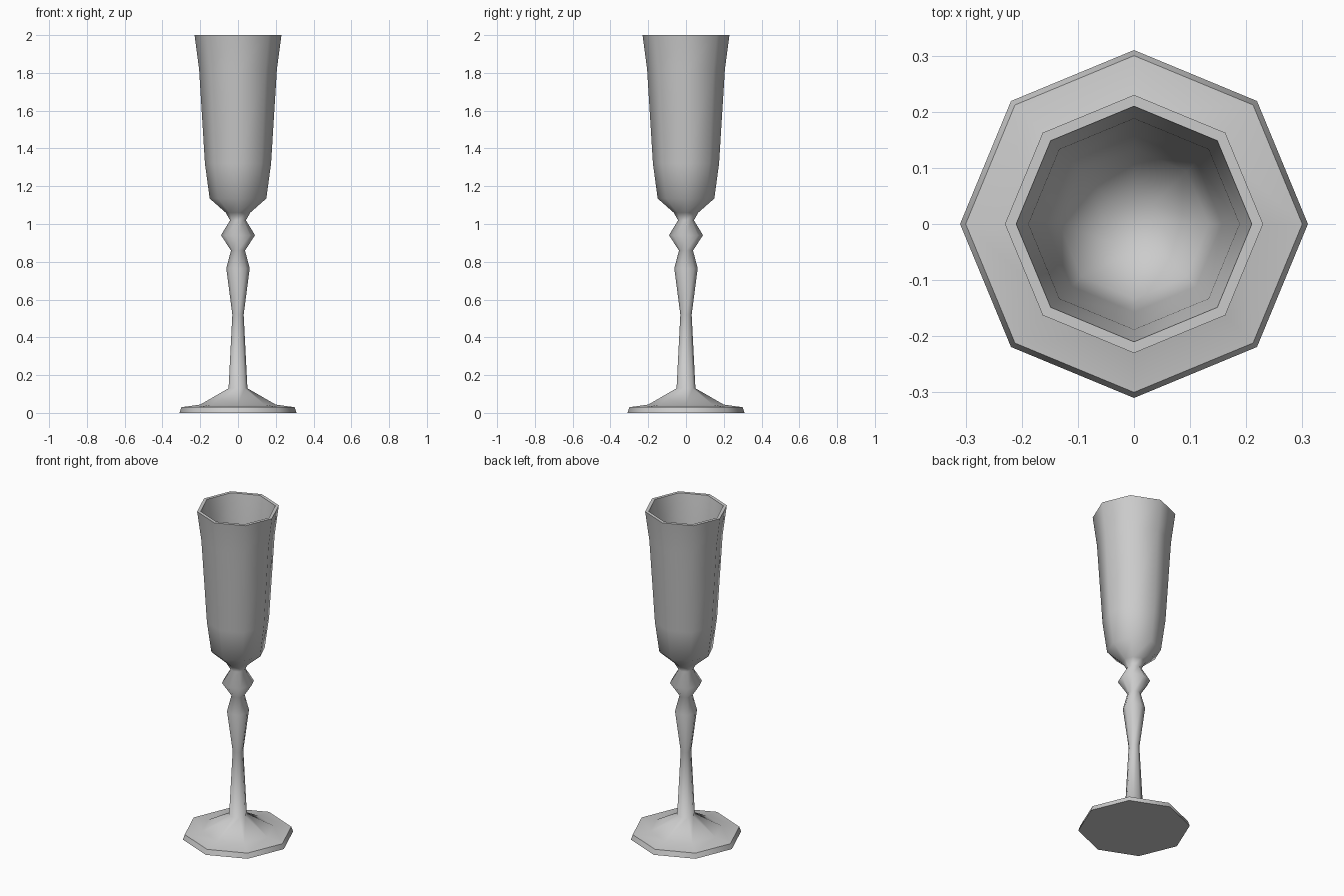
import bpy, bmesh, math

cube = bpy.data.objects.get("Cube")
if cube:
    bpy.data.objects.remove(cube, do_unlink=True)

SIDES = 8

# Profile sections as (radius, height), running from the foot up and into the bowl
foot = [(0.31, 0.0), (0.30, 0.03), (0.20, 0.044), (0.05, 0.13)]
stem = [(0.03, 0.52), (0.062, 0.765), (0.037, 0.86), (0.09, 0.94), (0.042, 1.02)]
bowl_outside = [(0.065, 1.06), (0.15, 1.135), (0.175, 1.32), (0.206, 1.82), (0.23, 2.0)]
bowl_inside = [(0.21, 2.0), (0.188, 1.82), (0.157, 1.32), (0.133, 1.15), (0.05, 1.08)]
crisp_rings = (foot[0], foot[1], bowl_outside[-1], bowl_inside[0])


def make_material(name, color):
    mat = bpy.data.materials.new(name)
    mat.use_nodes = True
    mat.diffuse_color = color
    shader = mat.node_tree.nodes["Principled BSDF"]
    shader.inputs["Base Color"].default_value = color
    shader.inputs["Roughness"].default_value = 0.5
    return mat


def add_ring(bm, radius, z):
    turn = 2 * math.pi / SIDES
    return [bm.verts.new((radius * math.cos(i * turn), radius * math.sin(i * turn), z))
            for i in range(SIDES)]


def lathe(name, profile, crisp, mat):
    bm = bmesh.new()
    rings = [add_ring(bm, r, z) for r, z in profile]
    for low, high in zip(rings, rings[1:]):
        for i in range(SIDES):
            j = (i + 1) % SIDES
            bm.faces.new((low[i], low[j], high[j], high[i]))
    # Close the underside of the foot and the floor of the bowl
    bm.faces.new(rings[0][::-1])
    bm.faces.new(rings[-1])
    for face in bm.faces:
        face.smooth = True
    # Keep the foot edge and the drinking rim crisp
    for point, ring in zip(profile, rings):
        if point in crisp:
            for i in range(SIDES):
                bm.edges.get((ring[i], ring[(i + 1) % SIDES])).smooth = False
    bmesh.ops.recalc_face_normals(bm, faces=bm.faces)
    mesh = bpy.data.meshes.new(name)
    bm.to_mesh(mesh)
    bm.free()
    mesh.materials.append(mat)
    obj = bpy.data.objects.new(name, mesh)
    bpy.context.collection.objects.link(obj)
    return obj


# Stemmed glass turned as one continuous surface
grey = make_material("light grey", (0.6, 0.6, 0.6, 1.0))
lathe("flute_glass", foot + stem + bowl_outside + bowl_inside, crisp_rings, grey)
